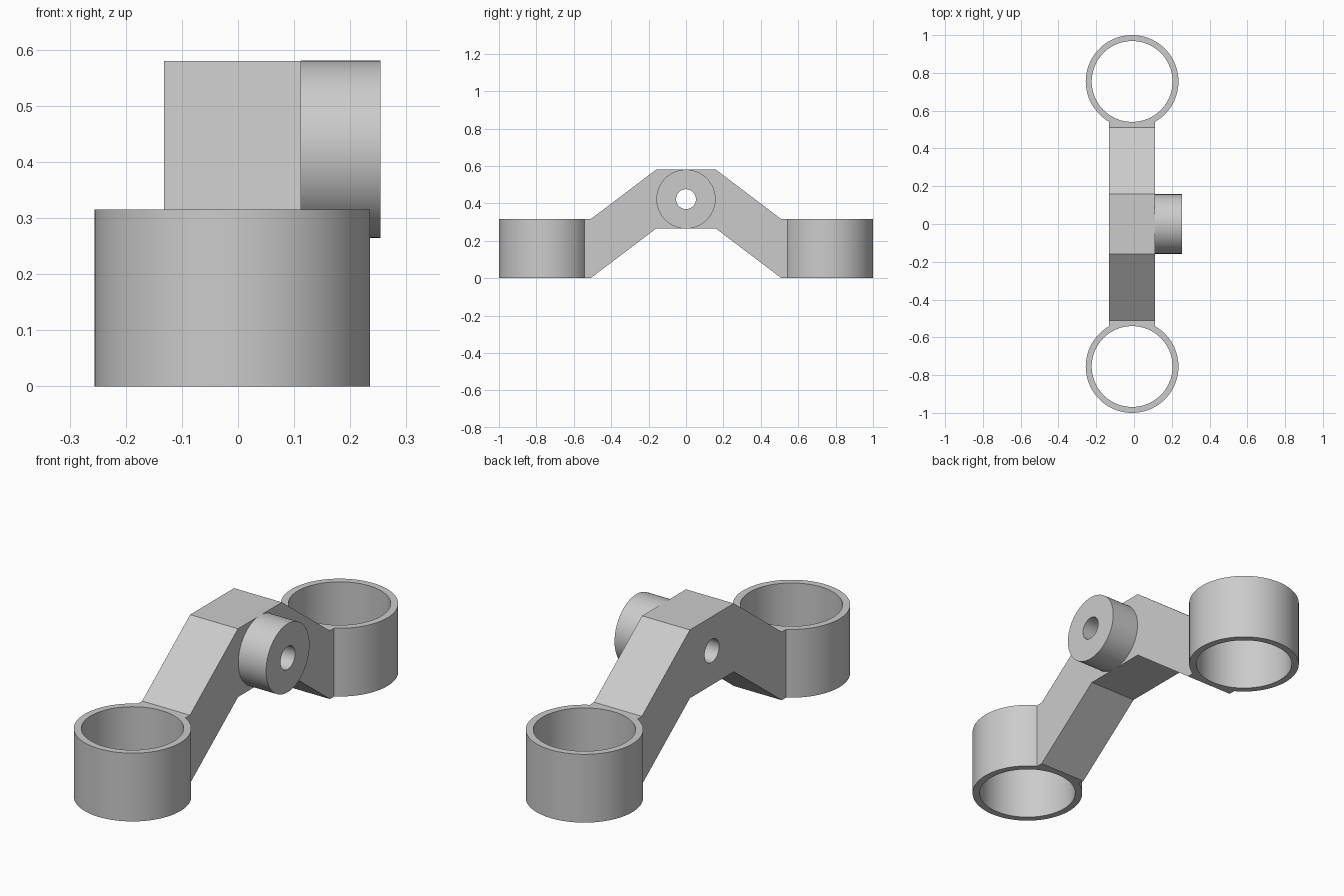
import bpy, bmesh
from math import tau, radians
from mathutils import Matrix

if "Cube" in bpy.data.objects:
    bpy.data.objects.remove(bpy.data.objects["Cube"])

CX = -0.01                      # centre line of arm and rings
X0, X1, X2 = -0.132, 0.112, 0.254   # arm back, arm front, boss end
RING_Y, RING_R, BORE_R, RING_H = 0.7545, 0.2455, 0.214, 0.315
PIVOT_Z, BOSS_R, HOLE_R = 0.4225, 0.158, 0.053
SEG = 96


def to_object(name, bm):
    bmesh.ops.recalc_face_normals(bm, faces=bm.faces)
    mesh = bpy.data.meshes.new(name)
    bm.to_mesh(mesh)
    bm.free()
    ob = bpy.data.objects.new(name, mesh)
    bpy.context.collection.objects.link(ob)
    return ob


def cylinder(name, r, depth, loc, axis='Z'):
    bm = bmesh.new()
    m = Matrix.Translation(loc)
    if axis == 'X':
        m = m @ Matrix.Rotation(radians(90), 4, 'Y')
    bmesh.ops.create_cone(bm, cap_ends=True, segments=SEG, radius1=r,
                          radius2=r, depth=depth, matrix=m)
    return to_object(name, bm)


def boolean(target, tool, op):
    mod = target.modifiers.new(op.title(), 'BOOLEAN')
    mod.operation, mod.object, mod.solver = op, tool, 'EXACT'
    bpy.context.view_layer.objects.active = target
    bpy.ops.object.modifier_apply(modifier=mod.name)
    bpy.data.objects.remove(tool)


def smooth(ob):
    bpy.ops.object.select_all(action='DESELECT')
    ob.select_set(True)
    bpy.context.view_layer.objects.active = ob
    bpy.ops.object.shade_smooth_by_angle(angle=radians(30))


# Bent arm: side profile extruded across x
half = [(0.16, 0.58), (0.51, RING_H), (0.56, RING_H),
        (0.56, 0), (0.51, 0), (0.16, 0.265)]
profile = half + [(-y, z) for y, z in reversed(half)]
bm = bmesh.new()
face = bm.faces.new([bm.verts.new((X0, y, z)) for y, z in profile])
ext = bmesh.ops.extrude_face_region(bm, geom=[face])
bmesh.ops.translate(bm, vec=(X1 - X0, 0, 0),
                    verts=[v for v in ext['geom'] if isinstance(v, bmesh.types.BMVert)])
bracket = to_object("bracket_arm", bm)

# End rings: add the outer wall, then bore it out
for s in (-1, 1):
    boolean(bracket, cylinder("ring", RING_R, RING_H, (CX, s * RING_Y, RING_H / 2)), 'UNION')
for s in (-1, 1):
    boolean(bracket, cylinder("bore", BORE_R, 1, (CX, s * RING_Y, 0.2)), 'DIFFERENCE')

# Pivot hole through the arm
boolean(bracket, cylinder("hole", HOLE_R, 1, (0, 0, PIVOT_Z), 'X'), 'DIFFERENCE')
smooth(bracket)

# Pivot boss: lathed tube sitting on the arm's side
bm = bmesh.new()
pts = [bm.verts.new((x, 0, PIVOT_Z + r)) for x, r in
       ((X1, HOLE_R), (X2, HOLE_R), (X2, BOSS_R), (X1, BOSS_R))]
edges = [bm.edges.new(p) for p in zip(pts, pts[1:])]
bmesh.ops.spin(bm, geom=pts + edges, cent=(0, 0, PIVOT_Z), axis=(1, 0, 0),
               angle=tau, steps=SEG, use_merge=True)
bmesh.ops.remove_doubles(bm, verts=bm.verts, dist=1e-5)
smooth(to_object("pivot_boss", bm))
